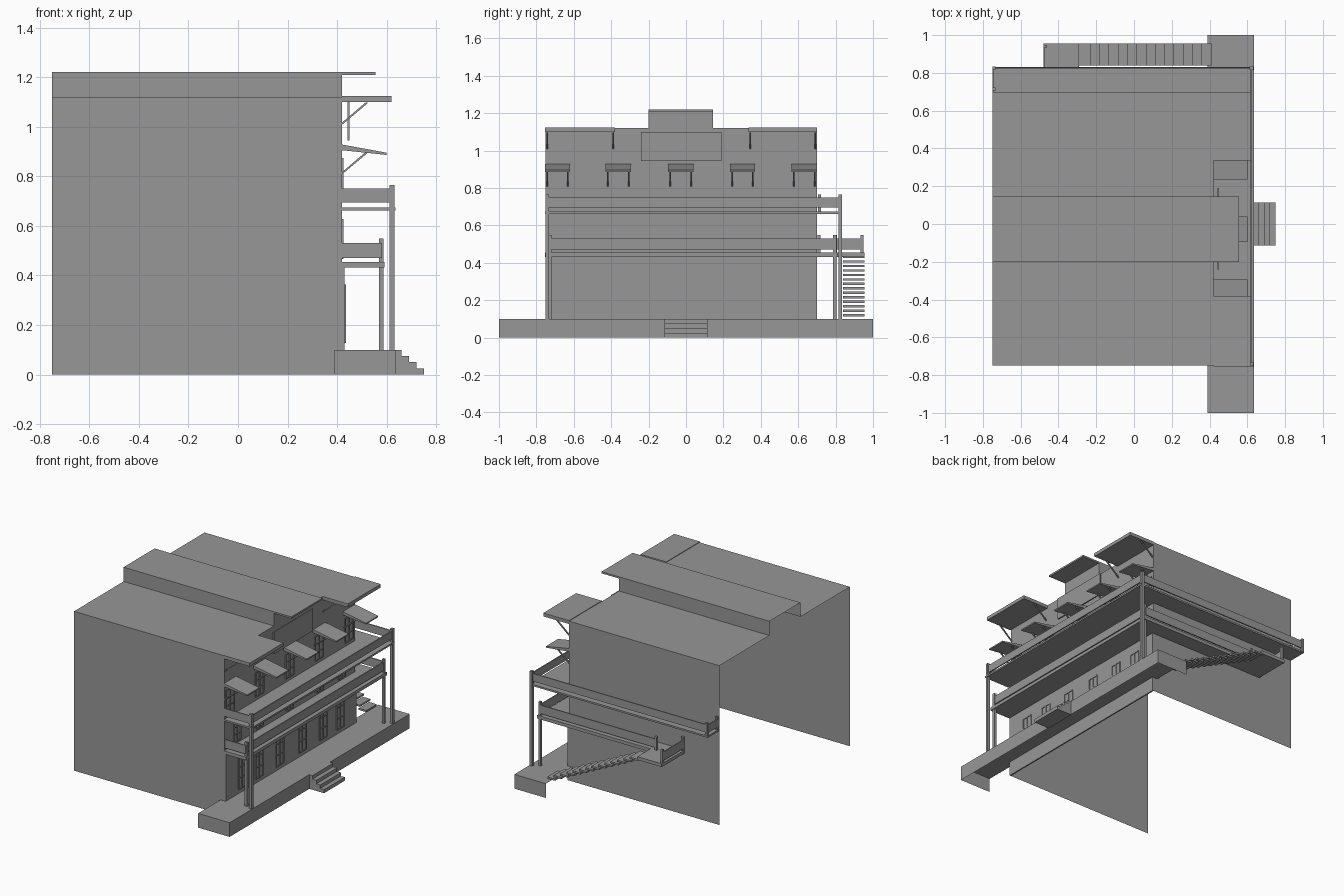
import bpy
import bmesh
from mathutils import Vector

cube = bpy.data.objects.get("Cube")
if cube:
    bpy.data.objects.remove(cube, do_unlink=True)

GREY = (0.31, 0.31, 0.31, 1)
mat = bpy.data.materials.new("plain grey")
mat.use_nodes = True
mat.diffuse_color = GREY
mat.node_tree.nodes["Principled BSDF"].inputs["Base Color"].default_value = GREY


def finish(name, bm):
    mesh = bpy.data.meshes.new(name)
    bm.to_mesh(mesh)
    bm.free()
    mesh.materials.append(mat)
    obj = bpy.data.objects.new(name, mesh)
    bpy.context.collection.objects.link(obj)
    return obj


def add_box(bm, x, y, z, skip=()):
    """Box from three (low, high) ranges, leaving out sides such as '-x'."""
    verts = bmesh.ops.create_cube(bm, size=1)["verts"]
    faces = {f for v in verts for f in v.link_faces}
    drop = []
    for f in faces:
        n = f.normal if f.normal.length else f.calc_center_median()
        c = f.calc_center_median()
        for i, axis in enumerate("xyz"):
            if abs(c[i]) > 0.4 and ("+" if c[i] > 0 else "-") + axis in skip:
                drop.append(f)
    for v in verts:
        v.co = Vector([r[0] if c < 0 else r[1] for c, r in zip(v.co, (x, y, z))])
    bmesh.ops.delete(bm, geom=drop, context="FACES")


def boxes(name, *ranges, skip=()):
    bm = bmesh.new()
    for r in ranges:
        add_box(bm, *r, skip=skip)
    return finish(name, bm)


def extrude_y(name, profile, spans):
    """Prisms with an x-z profile over each y span."""
    bm = bmesh.new()
    for y0, y1 in spans:
        f = bm.faces.new([bm.verts.new((x, y0, z)) for x, z in profile])
        ext = bmesh.ops.extrude_face_region(bm, geom=[f])["geom"]
        for v in ext:
            if isinstance(v, bmesh.types.BMVert):
                v.co.y = y1
    bmesh.ops.recalc_face_normals(bm, faces=bm.faces)
    return finish(name, bm)


BACK, WALL = -0.75, 0.42
SOUTH, NORTH = -0.75, 0.70
ROOF = 1.12

# House shell: open at the back and underneath
R0, R1, RTOP = -0.20, 0.145, 1.22
bm = bmesh.new()
section = [(SOUTH, 0), (SOUTH, ROOF), (R0, ROOF), (R0, RTOP),
           (R1, RTOP), (R1, ROOF), (NORTH, ROOF), (NORTH, 0)]
front = [bm.verts.new((WALL, y, z)) for y, z in section]
rear = [bm.verts.new((BACK, y, z)) for y, z in section]
for i in range(len(section) - 1):
    bm.faces.new((front[i], front[i + 1], rear[i + 1], rear[i]))
bm.faces.new(front[::-1])
bmesh.ops.recalc_face_normals(bm, faces=bm.faces)
finish("house_shell", bm)
boxes("lower_wall_cladding", ((WALL, 0.43), (SOUTH, NORTH), (0, 0.435)))

# Roof overhangs with the raised middle
boxes("roof_overhangs",
      ((WALL, 0.62), (SOUTH - 0.005, -0.38), (1.10, ROOF + 0.004)),
      ((WALL, 0.62), (0.335, NORTH), (1.10, ROOF + 0.004)))
boxes("raised_roof_overhang", ((WALL, 0.555), (R0, R1), (1.208, RTOP)))
boxes("blank_board", ((0.442, 0.45), (-0.24, 0.19), (0.945, 1.10)))

# Sloping window awnings
awning_starts = [-0.755, -0.43, -0.095, 0.235, 0.565]
awnings = [(y, y + 0.135) for y in awning_starts]
extrude_y("awnings", [(WALL, 0.928), (0.60, 0.895), (0.60, 0.886), (WALL, 0.905)], awnings)


# Diagonal braces
def braces(name, z, ys):
    w = 0.008
    extrude_y(name, [(WALL, z), (0.525, z + 0.088), (0.515, z + 0.09), (WALL, z + 0.009)],
              [(y - w / 2, y + w / 2) for y in ys])


braces("awning_braces", 0.808, [y for a, b in awnings for y in (a + 0.012, b - 0.012)])
braces("roof_braces", 1.008, [-0.742, -0.39, 0.343, 0.69])


# Windows: thin frames with a cross bar
def windows(name, x, ys, width, z0, z1):
    bm = bmesh.new()
    t, d = 0.007, (x, x + 0.005)
    for y in ys:
        for k in (-0.5, 0, 0.5):
            c = y + k * width
            add_box(bm, d, (c - t / 2, c + t / 2), (z0, z1))
        for k in range(4):
            z = z0 + (z1 - z0) * k / 3
            add_box(bm, d, (y - width / 2, y + width / 2), (z - t / 2, z + t / 2))
    finish(name, bm)


windows("ground_windows", 0.43, [-0.57, -0.38, -0.15, 0.1, 0.33, 0.52], 0.08, 0.13, 0.36)
windows("middle_windows", WALL, [-0.61, -0.36, -0.025, 0.31, 0.55], 0.075, 0.47, 0.625)
windows("upper_windows", WALL, [y + 0.0675 for y in awning_starts], 0.09, 0.70, 0.87)

# Porch platform, hollow underneath
boxes("porch_platform", ((0.39, 0.635), (-1, 1), (0, 0.10)), skip=("-x", "-z"))
boxes("porch_steps", *[((0.63, 0.66 + 0.03 * i), (-0.115, 0.115), (0.075 - 0.025 * i, 0.1 - 0.025 * i))
                       for i in range(4)])

# Upper balcony wrapping round the north side
boxes("upper_balcony_deck",
      ((WALL, 0.635), (SOUTH - 0.005, 0.83), (0.662, 0.674)),
      ((BACK, WALL), (NORTH, 0.83), (0.662, 0.674)))
rail = (0.695, 0.75)
boxes("upper_balcony_rails",
      ((0.618, 0.626), (-0.75, 0.825), rail),
      ((WALL, 0.62), (-0.75, -0.742), rail),
      ((BACK, 0.62), (0.82, 0.828), rail),
      ((BACK, BACK + 0.008), (NORTH, 0.825), rail))


def posts(name, spots, z0, z1, w=0.02):
    boxes(name, *[((x - w / 2, x + w / 2), (y - w / 2, y + w / 2), (z0, z1)) for x, y in spots])


posts("upper_corner_posts", [(0.622, -0.742), (0.622, 0.825)], 0.10, 0.765)
posts("upper_end_posts", [(BACK + 0.01, 0.825), (BACK + 0.01, 0.715)], 0.665, 0.765, 0.016)

# Lower balcony with stair landing
LAND0, LAND1, OUT = -0.48, -0.29, 0.955
boxes("lower_balcony_deck",
      ((WALL, 0.59), (SOUTH - 0.005, 0.81), (0.432, 0.455)),
      ((LAND1, WALL), (NORTH, 0.81), (0.432, 0.455)),
      ((LAND0, LAND1), (NORTH, OUT), (0.432, 0.455)))
rail = (0.47, 0.53)
boxes("lower_balcony_rails",
      ((0.572, 0.58), (-0.745, 0.80), rail),
      ((WALL, 0.575), (-0.745, -0.737), rail),
      ((-0.33, 0.575), (0.797, 0.805), rail),
      ((LAND0, LAND0 + 0.008), (NORTH, 0.945), rail))
posts("lower_corner_posts", [(0.577, -0.728), (0.577, 0.795)], 0.10, 0.55, 0.018)
posts("landing_posts", [(-0.33, 0.80), (LAND0 + 0.008, 0.71), (LAND0 + 0.008, 0.94)], 0.44, 0.55, 0.016)

# Open outside stair: separate overlapping treads
COUNT = 14
run, rise = (0.40 - LAND1) / COUNT, 0.335 / COUNT
boxes("outside_stair",
      *[((LAND1 + run * i, LAND1 + run * (i + 1) + 0.01), (0.84, OUT),
         (0.425 - rise * i, 0.437 - rise * i)) for i in range(COUNT)])
